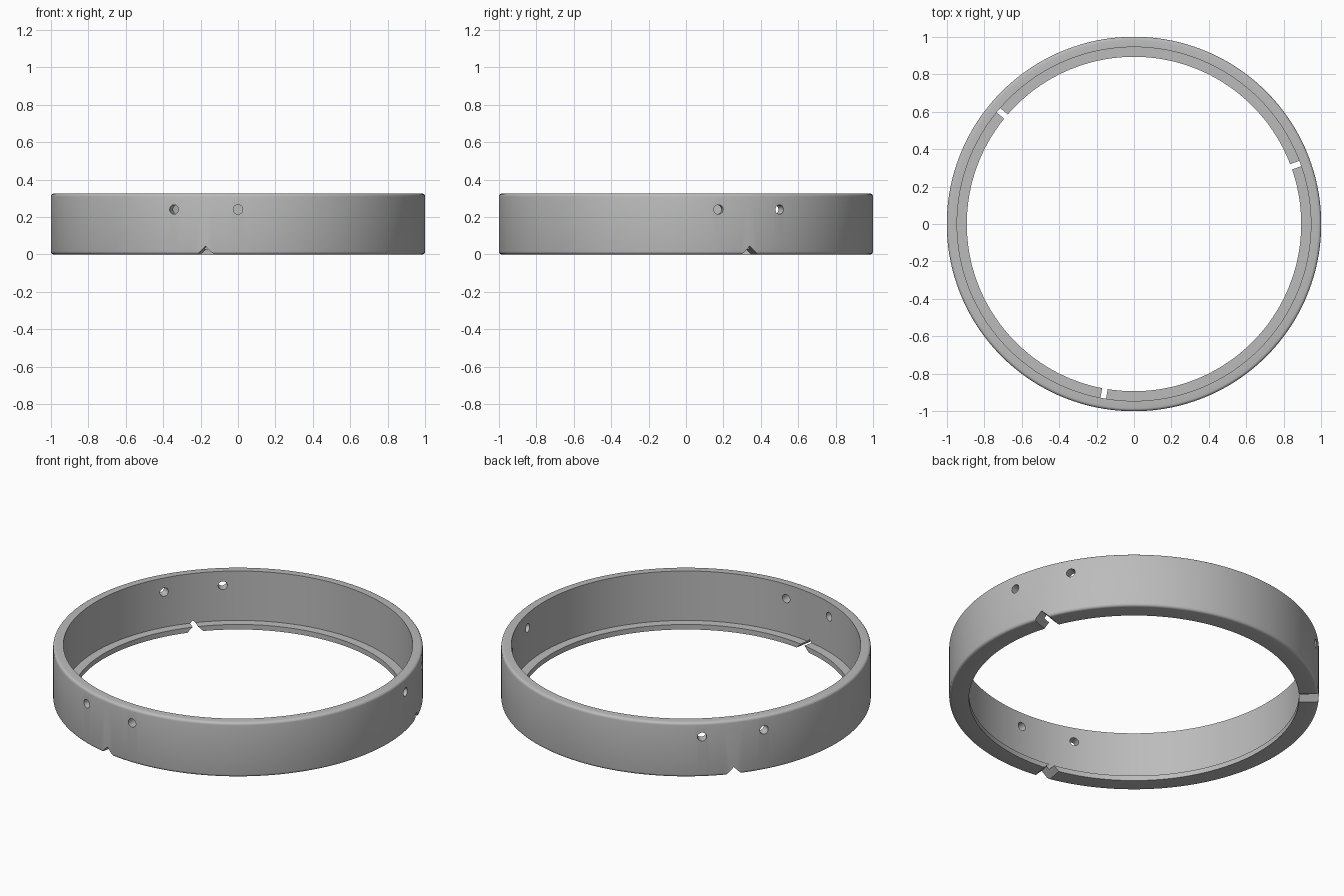
import bpy
import bmesh
import math
from mathutils import Matrix, Vector

if "Cube" in bpy.data.objects:
    bpy.data.objects.remove(bpy.data.objects["Cube"], do_unlink=True)

HEIGHT, OUTER, INNER = 0.325, 1.0, 0.945
LIP_INNER, LIP_TOP = 0.893, 0.03
FILLET, SEGMENTS = 0.016, 192
HOLE_Z, HOLE_RADIUS = 0.24, 0.025
NOTCH_HALF = 0.045

grey = bpy.data.materials.new("satin grey")
grey.use_nodes = True
colour = (0.5, 0.5, 0.5, 1)
grey.diffuse_color = colour
grey.node_tree.nodes["Principled BSDF"].inputs["Base Color"].default_value = colour


def make_object(name, bm):
    bmesh.ops.recalc_face_normals(bm, faces=bm.faces)
    mesh = bpy.data.meshes.new(name)
    bm.to_mesh(mesh)
    bm.free()
    mesh.materials.append(grey)
    obj = bpy.data.objects.new(name, mesh)
    bpy.context.collection.objects.link(obj)
    return obj


def fillet(centre_z, start):
    # Quarter-round corner on the outer wall
    angles = [math.radians(start + 22.5 * i) for i in range(5)]
    return [(OUTER - FILLET + FILLET * math.cos(a),
             centre_z + FILLET * math.sin(a)) for a in angles]


# Ring: an L-shaped section with rounded outer corners, revolved
profile = [(LIP_INNER, 0)] + fillet(FILLET, -90) + fillet(HEIGHT - FILLET, 0)
profile += [(INNER, HEIGHT), (INNER, LIP_TOP), (LIP_INNER, LIP_TOP)]
bm = bmesh.new()
rings = []
for i in range(SEGMENTS):
    a = math.tau * i / SEGMENTS
    rings.append([bm.verts.new((r * math.cos(a), r * math.sin(a), z)) for r, z in profile])
for i, ring in enumerate(rings):
    following = rings[(i + 1) % SEGMENTS]
    for j in range(len(profile)):
        k = (j + 1) % len(profile)
        bm.faces.new((ring[j], following[j], following[k], ring[k]))
ring_body = make_object("ring_body", bm)

# Cutters: radial screw holes and V notches in three repeated groups
bm = bmesh.new()
for centre in (20, 140, 260):
    for offset in (-10, 10):
        turn = Matrix.Rotation(math.radians(centre + offset), 4, "Z")
        place = turn @ Matrix.Translation((0.97, 0, HOLE_Z)) @ Matrix.Rotation(math.pi / 2, 4, "Y")
        bmesh.ops.create_cone(bm, cap_ends=True, segments=32, radius1=HOLE_RADIUS,
                              radius2=HOLE_RADIUS, depth=0.2, matrix=place)
    turn = Matrix.Rotation(math.radians(centre), 4, "Z")
    side = NOTCH_HALF * math.sqrt(2)
    place = turn @ Matrix.Translation((0.95, 0, 0)) @ Matrix.Rotation(math.pi / 4, 4, "X")
    bmesh.ops.create_cube(bm, size=1, matrix=place @ Matrix.Diagonal(Vector((0.3, side, side, 1))))
cutter = make_object("hole_and_notch_cutter", bm)
cutter.hide_render = True
cutter.hide_viewport = True
cutter.display_type = "WIRE"

cut = ring_body.modifiers.new("holes and notches", "BOOLEAN")
cut.operation = "DIFFERENCE"
cut.solver = "EXACT"
cut.object = cutter

# Apply the cut, then shade smooth with sharp edges kept
bpy.context.view_layer.objects.active = ring_body
ring_body.select_set(True)
bpy.ops.object.modifier_apply(modifier=cut.name)
bpy.data.objects.remove(cutter, do_unlink=True)
bpy.ops.object.shade_smooth_by_angle(angle=math.radians(30))
